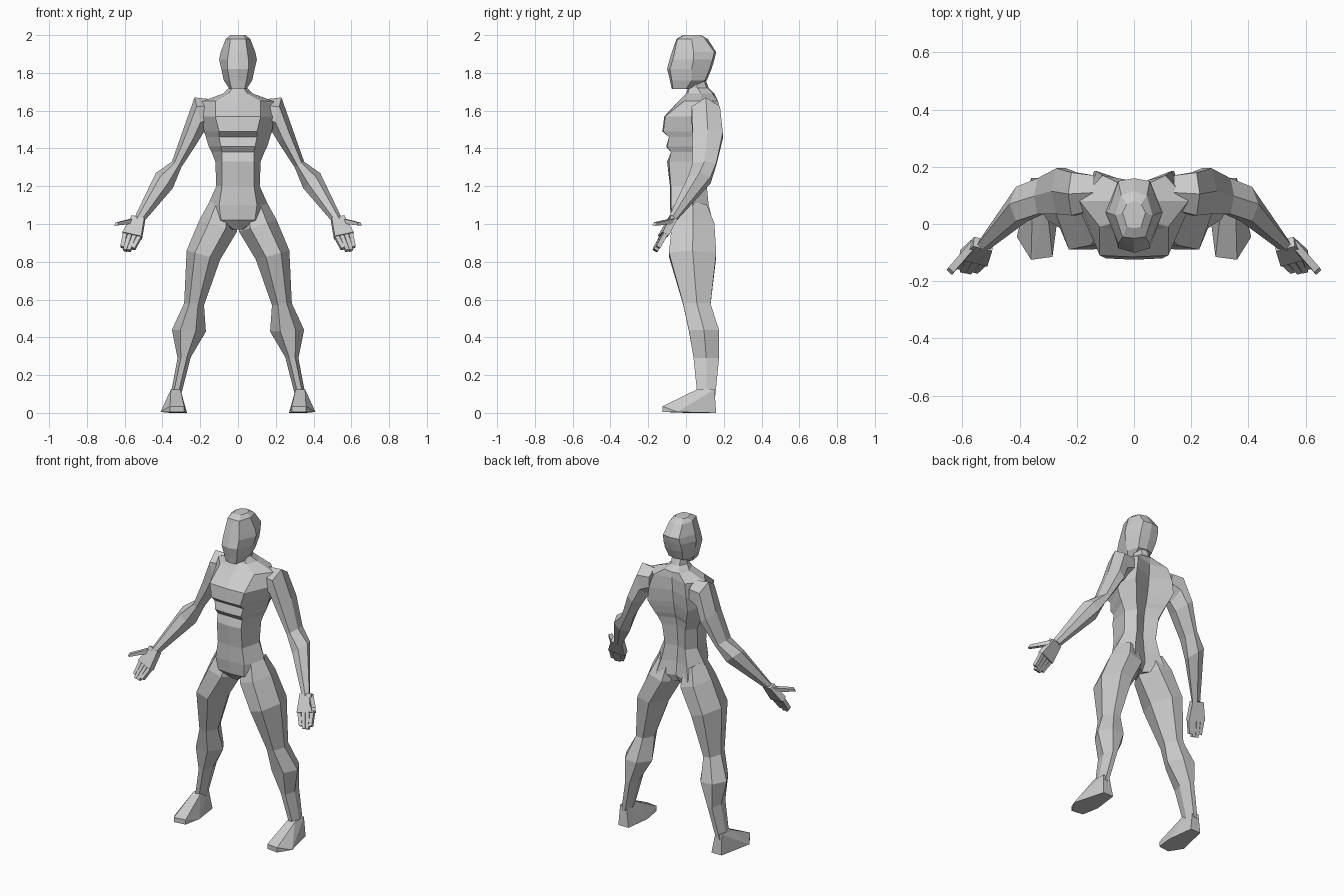
import bpy
import bmesh
from mathutils import Vector

default_cube = bpy.data.objects.get("Cube")
if default_cube:
    bpy.data.objects.remove(default_cube, do_unlink=True)

grey = bpy.data.materials.new("plain grey")
grey.use_nodes = True
grey.diffuse_color = (0.6, 0.6, 0.6, 1)
grey.node_tree.nodes["Principled BSDF"].inputs["Base Color"].default_value = grey.diffuse_color


def loft(bm, rings):
    """Skin a list of equal-length rings and cap both ends."""
    loops = [[bm.verts.new(point) for point in ring] for ring in rings]
    count = len(loops[0])
    for lower, upper in zip(loops, loops[1:]):
        for i in range(count):
            j = (i + 1) % count
            bm.faces.new((lower[i], lower[j], upper[j], upper[i]))
    bm.faces.new(loops[0])
    bm.faces.new(loops[-1])


def finish(bm, name, mirrored=False):
    """Turn the bmesh into a flat-shaded object, optionally mirrored in x."""
    bmesh.ops.recalc_face_normals(bm, faces=bm.faces)
    mesh = bpy.data.meshes.new(name)
    bm.to_mesh(mesh)
    bm.free()
    mesh.materials.append(grey)
    part = bpy.data.objects.new(name, mesh)
    bpy.context.collection.objects.link(part)
    if mirrored:
        modifier = part.modifiers.new("other side", 'MIRROR')
        modifier.use_mirror_merge = False
    return part


def body_ring(z, front, front_x, front_y, side_x, side_y, back_x, back_y, spine):
    """Symmetric eight-point level section of the head or trunk."""
    half = [(front_x, front_y), (side_x, side_y), (back_x, back_y)]
    ring = [(0, front)] + half + [(0, spine)] + [(-x, y) for x, y in reversed(half)]
    return [Vector((x, y, z)) for x, y in ring]


def limb_ring(outer_x, outer_z, inner_x, inner_z, front, back):
    """Six-sided limb section between an outer and an inner edge point."""
    middle = (front + back) / 2
    outer = Vector((outer_x, middle, outer_z))
    inner = Vector((inner_x, middle, inner_z))
    ring = [outer]
    for y, steps in ((front, (0.25, 0.7)), (back, (0.7, 0.25))):
        for step in steps:
            point = outer.lerp(inner, step)
            point.y = y
            ring.append(point)
    ring.insert(3, inner)
    return ring


def build(name, section, rows, mirrored=False):
    bm = bmesh.new()
    loft(bm, [section(*row) for row in rows])
    return finish(bm, name, mirrored)


# Trunk and neck, with recessed bands below the chest
build("torso", body_ring, [
    (1.8, .0, .03, .01, .045, .05, .03, .08, .09),
    (1.72, .01, .03, .015, .05, .06, .03, .11, .12),
    (1.69, .0, .05, .01, .08, .08, .05, .14, .15),
    (1.65, -.04, .12, -.01, .19, .08, .11, .17, .14),
    (1.57, -.115, .12, -.11, .19, .05, .13, .185, .135),
    (1.49, -.125, .1, -.12, .18, .06, .14, .185, .125),
    (1.46, -.09, .1, -.09, .17, .06, .13, .175, .12),
    (1.41, -.105, .09, -.1, .155, .06, .11, .155, .11),
    (1.38, -.08, .085, -.08, .14, .06, .1, .14, .1),
    (1.33, -.1, .085, -.09, .12, .06, .08, .125, .09),
    (1.2, -.085, .085, -.08, .115, .05, .07, .11, .08),
    (1.1, -.085, .1, -.08, .16, .04, .09, .12, .09),
    (1.02, -.08, .09, -.07, .17, .04, .11, .14, .1),
    (.97, -.04, .02, -.03, .04, .04, .04, .1, .07),
])

# Faceted head
build("head", body_ring, [
    (1.715, -.075, .035, -.07, .045, .0, .03, .02, .025),
    (1.76, -.085, .045, -.075, .075, .03, .05, .1, .11),
    (1.82, -.1, .055, -.085, .088, .03, .06, .125, .135),
    (1.87, -.087, .055, -.07, .1, .04, .06, .14, .15),
    (1.91, -.075, .05, -.06, .092, .04, .055, .15, .16),
    (1.98, -.05, .04, -.045, .065, .03, .045, .1, .115),
    (2, -.015, .025, -.01, .04, .04, .025, .07, .08),
])

# Arms from shoulder to wrist
build("arms", limb_ring, [
    (.14, 1.66, .14, 1.52, .05, .17),
    (.23, 1.67, .185, 1.48, .03, .18),
    (.29, 1.5, .215, 1.43, .035, .195),
    (.35, 1.33, .3, 1.3, .035, .16),
    (.435, 1.27, .345, 1.19, .01, .13),
    (.548, 1.035, .5, 1.01, -.095, -.05),
], mirrored=True)

# Legs from hip to ankle
build("legs", limb_ring, [
    (.15, 1.12, .02, 1.05, -.04, .11),
    (.205, 1.02, .005, .96, -.075, .15),
    (.272, .86, .095, .81, -.09, .16),
    (.285, .58, .18, .57, -.015, .13),
    (.35, .44, .17, .43, .015, .175),
    (.32, .29, .25, .295, .04, .175),
    (.358, .09, .3, .1, .06, .155),
], mirrored=True)

# Wedge-shaped feet wrapped around the sole, toe and ankle corners
bm = bmesh.new()
sole = [(.29, .16), (.36, .16), (.41, -.045), (.36, -.125), (.285, -.115), (.27, 0)]
ankle = [(.305, .06), (.355, .06), (.31, .15), (.355, .15)]
foot_points = [(x, y, 0.005 if y < 0 else 0) for x, y in sole]
foot_points += [(x, y, 0.035) for x, y in sole[3:5]]
foot_points += [(x, y, 0.125) for x, y in ankle]
hull = bmesh.ops.convex_hull(bm, input=[bm.verts.new(p) for p in foot_points])
unused = set(hull["geom_interior"]) | set(hull["geom_unused"])
bmesh.ops.delete(bm, geom=[v for v in unused if isinstance(v, bmesh.types.BMVert)], context='VERTS')
finish(bm, "feet", mirrored=True)

# Hands: a flared palm, four fingers and an outward thumb
wrist = Vector((.527, -.07, 1.03))
across = Vector((.93, .25, .2)).normalized()
along = Vector((.24, -.47, -.85))
along = (along - across * along.dot(across)).normalized()


def bar(bm, start, end, side, start_width, end_width, thickness):
    """Flat tapered bar with its width along the side direction."""
    depth = side.cross(end - start).normalized() * thickness / 2
    rings = []
    for centre, width in ((start, start_width), (end, end_width)):
        edge = side * width / 2
        rings.append([centre + edge + depth, centre - edge + depth,
                      centre - edge - depth, centre + edge - depth])
    loft(bm, rings)


bm = bmesh.new()
knuckles = wrist + along * 0.11
bar(bm, wrist, knuckles, across, 0.07, 0.105, 0.038)
for slot, length in zip((-1.5, -0.5, 0.5, 1.5), (0.075, 0.092, 0.095, 0.08)):
    base = knuckles + across * slot * 0.026
    tip = base + along * length - across * slot * 0.006
    bar(bm, base, tip, across, 0.023, 0.019, 0.024)
thumb_base = wrist + across * 0.03 + along * 0.025
bar(bm, thumb_base, Vector((.643, -.165, 1)), along, 0.035, 0.02, 0.025)
finish(bm, "hands", mirrored=True)
